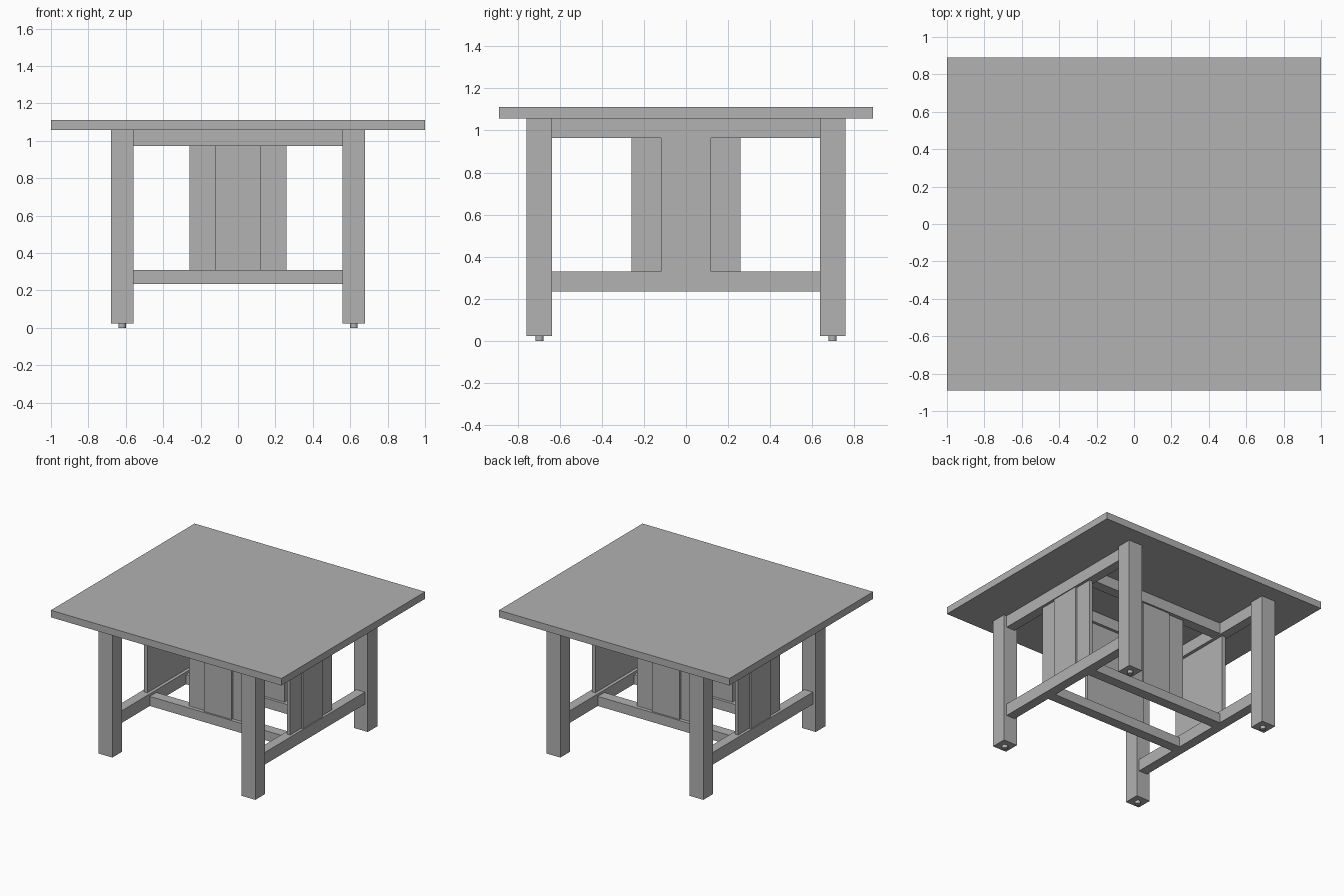
import bpy

if "Cube" in bpy.data.objects:
    bpy.data.objects.remove(bpy.data.objects["Cube"], do_unlink=True)

GREY = (0.445, 0.445, 0.445, 1)
grey = bpy.data.materials.new("plain_grey")
grey.use_nodes = True
grey.diffuse_color = GREY
grey.node_tree.nodes["Principled BSDF"].inputs["Base Color"].default_value = GREY


def box(name, x, y, z):
    """Box from (low, high) ranges on each axis."""
    ranges = (x, y, z)
    bpy.ops.mesh.primitive_cube_add(size=1, location=[sum(r) / 2 for r in ranges])
    ob = bpy.context.object
    ob.name = name
    ob.scale = [abs(r[1] - r[0]) for r in ranges]
    bpy.ops.object.transform_apply(location=False, rotation=False, scale=True)
    ob.data.materials.append(grey)


def span(a, b, sign):
    return tuple(sorted((a * sign, b * sign)))


TOP = 1.057      # underside of the table top
LEG_X = (0.56, 0.68)
LEG_Y = (0.636, 0.757)

# Table top
box("table_top", (-1, 1), (-0.89, 0.89), (TOP, 1.112))

# Legs with small round feet
for sx, side in ((1, "left"), (-1, "right")):
    for sy, end in ((-1, "front"), (1, "back")):
        box(f"{end}_{side}_leg", span(*LEG_X, sx), span(*LEG_Y, sy), (0.024, TOP))
        bpy.ops.mesh.primitive_cylinder_add(
            vertices=16, radius=0.02, depth=0.03,
            location=(sx * sum(LEG_X) / 2, sy * sum(LEG_Y) / 2, 0.015))
        foot = bpy.context.object
        foot.name = f"{end}_{side}_foot"
        foot.data.materials.append(grey)
        bpy.ops.object.shade_smooth_by_angle()

# Side frames: rails between the legs and a panel with a raised centre board
for s, side in ((1, "left"), (-1, "right")):
    x = span(0.58, 0.655, s)
    y = (-LEG_Y[0], LEG_Y[0])
    box(f"{side}_upper_rail", x, y, (0.964, TOP))
    box(f"{side}_lower_rail", x, y, (0.235, 0.33))
    box(f"{side}_panel", span(0.605, 0.634, s), (-0.26, 0.26), (0.33, 0.964))
    box(f"{side}_centre_board", span(0.634, 0.648, s), (-0.12, 0.12), (0.33, 0.964))

# Cross frames: inset rails between the side frames, with matching panels
for s, end in ((-1, "front"), (1, "back")):
    y = span(0.183, 0.264, s)
    x = (-0.58, 0.58)
    box(f"{end}_upper_rail", x, y, (0.972, TOP))
    box(f"{end}_lower_rail", x, y, (0.235, 0.31))
    box(f"{end}_panel", (-0.26, 0.26), span(0.205, 0.235, s), (0.31, 0.972))
    box(f"{end}_centre_board", (-0.12, 0.12), span(0.235, 0.25, s), (0.31, 0.972))
